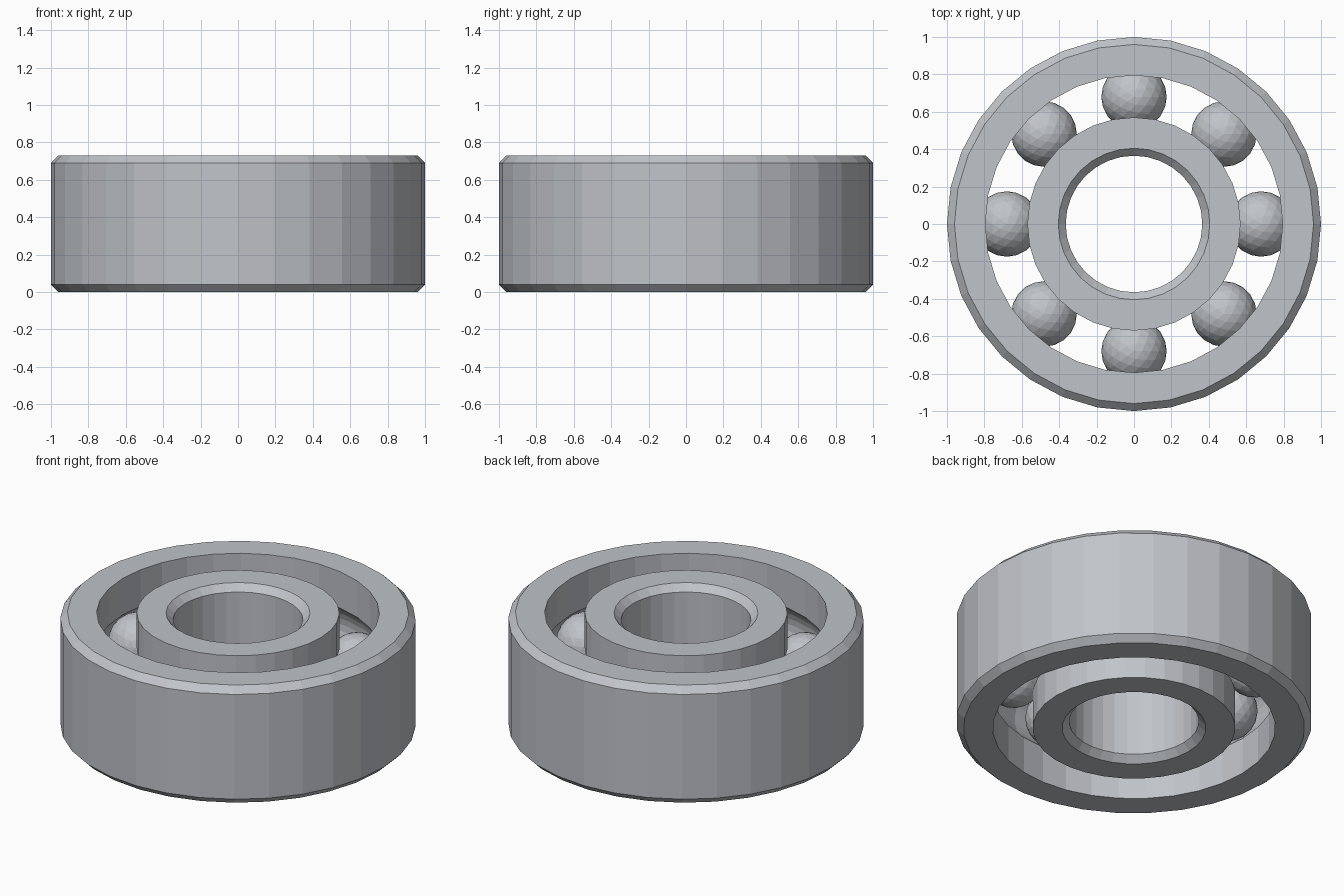
import bpy, bmesh, math
from mathutils import Vector, Matrix

if "Cube" in bpy.data.objects:
    bpy.data.objects.remove(bpy.data.objects["Cube"])

HEIGHT, BEVEL, SIDES = 0.73, 0.04, 32
PITCH, BALL, GROOVE = 0.68, 0.175, 0.18
MID = HEIGHT / 2

steel = bpy.data.materials.new("steel grey")
steel.use_nodes = True
steel.diffuse_color = (0.53, 0.55, 0.58, 1)
steel.node_tree.nodes["Principled BSDF"].inputs["Base Color"].default_value = steel.diffuse_color


def finish(name, bm):
    mesh = bpy.data.meshes.new(name)
    bmesh.ops.recalc_face_normals(bm, faces=bm.faces)
    bm.to_mesh(mesh)
    bm.free()
    mesh.materials.append(steel)
    obj = bpy.data.objects.new(name, mesh)
    bpy.context.collection.objects.link(obj)
    return obj


def race(name, plain, track):
    """Ring with a chamfered plain wall and a round ball groove in the track wall."""
    side = 1 if plain > track else -1
    edge = plain - side * BEVEL
    profile = [(track, 0), (edge, 0), (plain, BEVEL),
               (plain, HEIGHT - BEVEL), (edge, HEIGHT), (track, HEIGHT)]
    # groove arc, from its top lip to its bottom lip
    span = math.acos(abs(track - PITCH) / GROOVE)
    for i in range(9):
        a = span * (1 - i / 4)
        profile.append((PITCH + side * GROOVE * math.cos(a), MID + GROOVE * math.sin(a)))
    bm = bmesh.new()
    rings = [[bm.verts.new((r * math.cos(t), r * math.sin(t), z)) for r, z in profile]
             for t in (math.tau * k / SIDES for k in range(SIDES))]
    n = len(profile)
    for k in range(SIDES):
        a, b = rings[k - 1], rings[k]
        for j in range(n):
            bm.faces.new((a[j - 1], b[j - 1], b[j], a[j]))
    return finish(name, bm)


# Rings
race("outer_race", 1.0, 0.795)
race("inner_race", 0.365, 0.57)

# Balls
for i in range(8):
    angle = math.tau * i / 8
    bm = bmesh.new()
    centre = Vector((PITCH * math.cos(angle), PITCH * math.sin(angle), MID))
    bmesh.ops.create_icosphere(bm, subdivisions=3, radius=BALL, matrix=Matrix.Translation(centre))
    finish(f"ball_{i + 1}", bm)
